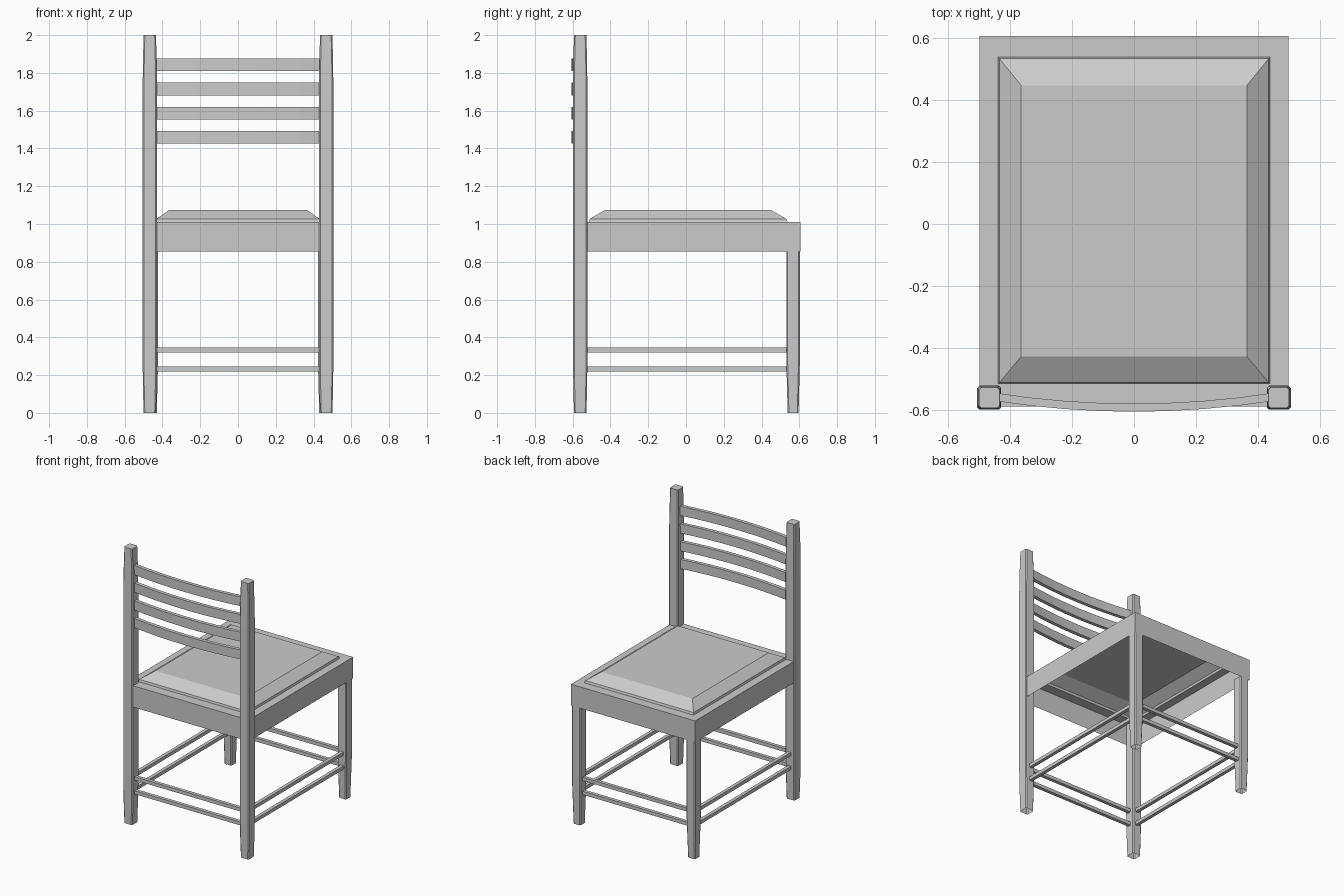
import bpy, bmesh

if "Cube" in bpy.data.objects:
    bpy.data.objects.remove(bpy.data.objects["Cube"])


def make_object(name, bm):
    mesh = bpy.data.meshes.new(name)
    bm.to_mesh(mesh)
    bm.free()
    obj = bpy.data.objects.new(name, mesh)
    bpy.context.collection.objects.link(obj)
    return obj


def loft(name, rings, cap_start=False, cap_end=True):
    """Skin a list of closed rings of points with flat quads."""
    bm = bmesh.new()
    loops = [[bm.verts.new(p) for p in ring] for ring in rings]
    n = len(loops[0])
    for a, b in zip(loops, loops[1:]):
        for i in range(n):
            j = (i + 1) % n
            bm.faces.new((a[i], a[j], b[j], b[i]))
    if cap_start:
        bm.faces.new(loops[0][::-1])
    if cap_end:
        bm.faces.new(loops[-1])
    return make_object(name, bm)


def rect(x, y0, y1, z):
    return [(-x, y0, z), (x, y0, z), (x, y1, z), (-x, y1, z)]


def octagon(cx, cy, h, z, c=0.007):
    k = h - c
    pts = [(k, -h), (h, -k), (h, k), (k, h), (-k, h), (-h, k), (-h, -k), (-k, -h)]
    return [(cx + x, cy + y, z) for x, y in pts]


def box(name, center, size):
    bm = bmesh.new()
    bmesh.ops.create_cube(bm, size=1)
    bmesh.ops.scale(bm, vec=size, verts=bm.verts)
    bmesh.ops.translate(bm, vec=center, verts=bm.verts)
    return make_object(name, bm)


# Seat frame: outer walls and top rim, open underneath
loft("seat_frame", [rect(0.498, -0.588, 0.606, 0.855),
                    rect(0.498, -0.588, 0.606, 1.01),
                    rect(0.438, -0.515, 0.538, 1.01)], cap_end=False)

# Seat cushion: bevelled shell, open underneath
loft("seat_cushion", [rect(0.438, -0.515, 0.538, 1.01),
                      rect(0.434, -0.511, 0.533, 1.026),
                      rect(0.364, -0.427, 0.447, 1.075)])

# Tall posts and short legs, tapered with chamfered edges
POST = [(0, 0.033), (0.15, 0.0365), (0.32, 0.0385),
        (1.68, 0.0385), (1.84, 0.0365), (2.0, 0.033)]
LEG = [(0, 0.029), (0.28, 0.036), (0.86, 0.036)]
for side, s in (("left", -1), ("right", 1)):
    loft("back_post_" + side, [octagon(s * 0.467, -0.56, h, z) for z, h in POST])
    loft("short_leg_" + side, [octagon(s * 0.459, 0.567, h, z) for z, h in LEG])

# Curved back slats
SEGMENTS = 8
for i in range(4):
    z0 = 1.425 + i * 0.1283
    rings = []
    for k in range(SEGMENTS + 1):
        t = 2 * k / SEGMENTS - 1
        x, y = t * 0.445, -0.571 - 0.034 * (1 - t * t)
        rings.append([(x, y, z0), (x, y + 0.026, z0),
                      (x, y + 0.026, z0 + 0.067), (x, y, z0 + 0.067)])
    loft("back_slat_%d" % (i + 1), rings, cap_start=True)

# Two levels of stretchers on all four sides
T = 0.025
for level, z in (("lower", 0.232), ("upper", 0.333)):
    for side, y in (("front", -0.56), ("rear", 0.567)):
        box(f"stretcher_{side}_{level}", (0, y, z), (0.87, T, T))
    for side, x in (("left", -0.463), ("right", 0.463)):
        box(f"stretcher_{side}_{level}", (x, 0.003, z), (T, 1.07, T))
